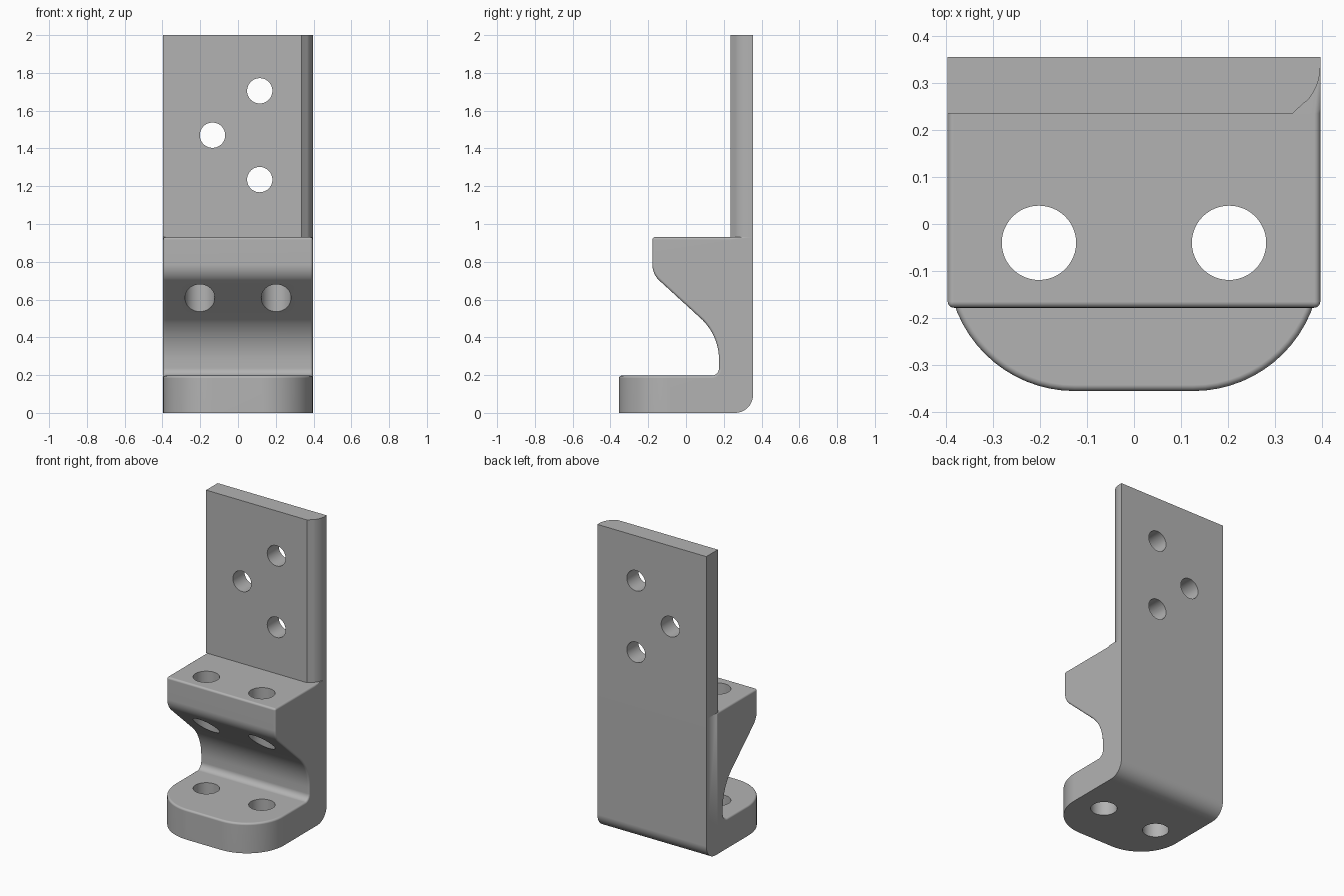
import bpy, bmesh, math
from mathutils import Matrix, Vector

cube = bpy.data.objects.get("Cube")
if cube:
    bpy.data.objects.remove(cube, do_unlink=True)

HALF = 0.396     # half width
BACK = 0.355     # rear face
PLATE = 0.235    # front face of the upright plate
DECK = 0.93      # top of the block

grey = bpy.data.materials.new("machined grey")
grey.use_nodes = True
colour = (0.45, 0.45, 0.45, 1)
grey.diffuse_color = colour
grey.node_tree.nodes["Principled BSDF"].inputs["Base Color"].default_value = colour


def arc(cx, cy, r, start, end, n=10):
    """Points on a circle between two angles in degrees."""
    angles = [math.radians(start + (end - start) * i / n) for i in range(n + 1)]
    return [(cx + r * math.cos(a), cy + r * math.sin(a)) for a in angles]


def prism(points, direction):
    """Solid made by sweeping a closed outline along a direction."""
    bm = bmesh.new()
    face = bm.faces.new([bm.verts.new(p) for p in points])
    swept = bmesh.ops.extrude_face_region(bm, geom=[face])["geom"]
    verts = [v for v in swept if isinstance(v, bmesh.types.BMVert)]
    bmesh.ops.translate(bm, verts=verts, vec=Vector(direction))
    bmesh.ops.recalc_face_normals(bm, faces=bm.faces)
    return bm


def make_object(name, bm):
    mesh = bpy.data.meshes.new(name)
    bm.to_mesh(mesh)
    bm.free()
    mesh.materials.append(grey)
    obj = bpy.data.objects.new(name, mesh)
    bpy.context.collection.objects.link(obj)
    return obj


def drill(obj, centre, radius, axis):
    """Cut a long round hole along the z or y axis."""
    bm = bmesh.new()
    bmesh.ops.create_cone(bm, cap_ends=True, segments=48, radius1=radius,
                          radius2=radius, depth=3)
    if axis == "y":
        bmesh.ops.rotate(bm, verts=bm.verts, matrix=Matrix.Rotation(math.pi / 2, 3, "X"))
    bmesh.ops.translate(bm, verts=bm.verts, vec=Vector(centre))
    cutter = make_object("hole_cutter", bm)
    cutter.hide_render = True
    mod = obj.modifiers.new("hole", "BOOLEAN")
    mod.operation, mod.object, mod.solver = "DIFFERENCE", cutter, "EXACT"
    bpy.context.view_layer.objects.active = obj
    bpy.ops.object.modifier_apply(modifier=mod.name)
    bpy.data.objects.remove(cutter, do_unlink=True)


def finish(obj):
    bpy.ops.object.select_all(action="DESELECT")
    obj.select_set(True)
    bpy.context.view_layer.objects.active = obj
    bpy.ops.object.shade_smooth_by_angle(angle=math.radians(32))
    obj.modifiers.new("even shading", "WEIGHTED_NORMAL").keep_sharp = True


# Mounting block: side outline with an overhanging nose and a scooped throat
outline = [(-0.355, 0), *arc(BACK - 0.095, 0.095, 0.095, -90, 0), (BACK, DECK), (-0.178, DECK)]
outline += arc(-0.063, 0.785, 0.115, 180, 225, 8)
outline += arc(-0.125, 0.28, 0.3, 45, 0, 12)
outline += arc(0.135, 0.237, 0.04, 0, -90, 6)
outline += [(-0.355, 0.197)]
block = prism([(-HALF, y, z) for y, z in outline], (2 * HALF, 0, 0))

# Large rounded front corners of the foot
corners = [e for e in block.edges
           if all(v.co.y < -0.35 for v in e.verts)
           and abs(e.verts[0].co.x - e.verts[1].co.x) < 0.001]
bmesh.ops.bevel(block, geom=corners, offset=0.27, offset_type="OFFSET",
                segments=16, profile=0.5, affect="EDGES")

# Small rounding on the exposed edges ahead of the plate
bmesh.ops.bisect_plane(block, geom=block.verts[:] + block.edges[:] + block.faces[:],
                       plane_co=(0, PLATE, 0), plane_no=(0, 1, 0))
rim = [e for e in block.edges
       if len(e.link_faces) == 2 and e.calc_face_angle() > math.radians(50)
       and all(v.co.z > 0.15 and v.co.y < PLATE + 0.001 for v in e.verts)]
bmesh.ops.bevel(block, geom=rim, offset=0.013, offset_type="OFFSET",
                segments=4, profile=0.5, affect="EDGES")
block = make_object("mounting_block", block)
for x in (-0.202, 0.202):
    drill(block, (x, -0.04, 0), 0.079, "z")
finish(block)

# Upright plate with one relieved front corner
plan = [(-HALF, PLATE), (0.337, PLATE), (0.362, 0.258)]
plan += arc(0.286, 0.335, 0.11, -42, 0, 8) + [(HALF, BACK), (-HALF, BACK)]
plate = make_object("upright_plate", prism([(x, y, DECK) for x, y in plan], (0, 0, 2 - DECK)))
for x, z in ((0.115, 1.705), (-0.135, 1.47), (0.115, 1.235)):
    drill(plate, (x, 0, z), 0.067, "y")
finish(plate)
